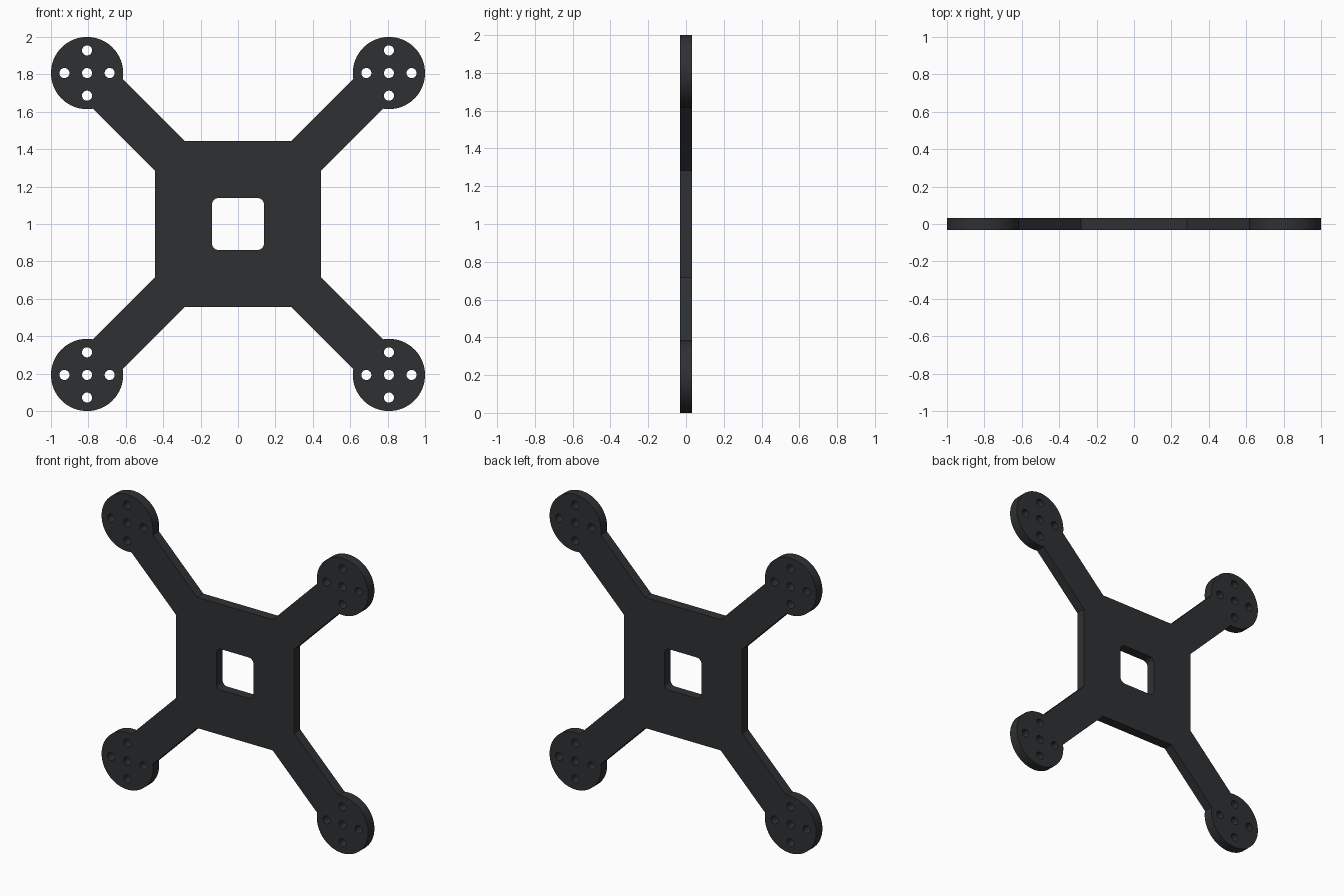
import bpy, bmesh
from math import sin, cos, pi, asin, sqrt, radians

if "Cube" in bpy.data.objects:
    bpy.data.objects.remove(bpy.data.objects["Cube"])

BODY, HALF_ARM = 0.443, 0.113     # half side of hub plate, half arm width
DISC, MOUNT = 0.193, 0.807        # motor mount radius, and its centre in x and z
HOLE_R, HOLE_OFF = 0.027, 0.121   # screw holes
THICK = 0.066


def arc(cx, cy, r, a0, a1, n):
    return [(cx + r * cos(a0 + (a1 - a0) * i / n),
             cy + r * sin(a0 + (a1 - a0) * i / n)) for i in range(n + 1)]


def circle(cx, cy, r, n):
    return arc(cx, cy, r, 0, 2 * pi, n)[:-1]


# Outer outline: hub corner notches and rounded arm ends, one quadrant at a time
notch = BODY - HALF_ARM * sqrt(2)
spread = pi - asin(HALF_ARM / DISC)
outline = []
for k in range(4):
    a = k * pi / 2
    quadrant = [(BODY, notch)]
    quadrant += arc(MOUNT, MOUNT, DISC, pi / 4 - spread, pi / 4 + spread, 56)
    quadrant += [(notch, BODY)]
    outline += [(x * cos(a) - y * sin(a), x * sin(a) + y * cos(a)) for x, y in quadrant]

# Rounded square window in the hub
window = []
w, r = 0.139, 0.036
for k, (sx, sy) in enumerate([(1, 1), (-1, 1), (-1, -1), (1, -1)]):
    window += arc(sx * (w - r), sy * (w - r), r, k * pi / 2, (k + 1) * pi / 2, 8)

# Five screw holes in each motor mount
loops = [outline, window]
for sx in (-1, 1):
    for sy in (-1, 1):
        for dx, dy in [(0, 0), (1, 0), (-1, 0), (0, 1), (0, -1)]:
            loops.append(circle(sx * MOUNT + dx * HOLE_OFF,
                                sy * MOUNT + dy * HOLE_OFF, HOLE_R, 24))

# Filled, extruded profile standing upright
curve = bpy.data.curves.new("frame_profile", 'CURVE')
curve.dimensions = '2D'
curve.fill_mode = 'BOTH'
curve.extrude = THICK / 2
for pts in loops:
    s = curve.splines.new('POLY')
    s.points.add(len(pts) - 1)
    for p, (x, y) in zip(s.points, pts):
        p.co = (x, y, 0, 1)
    s.use_cyclic_u = True
frame = bpy.data.objects.new("drone_frame_plate", curve)
bpy.context.collection.objects.link(frame)
frame.rotation_euler = (radians(90), 0, 0)
frame.location = (0, 0, 1)
bpy.context.view_layer.objects.active = frame
frame.select_set(True)
bpy.ops.object.convert(target='MESH')
frame = bpy.context.object

# Weld the caps to the walls and shade
bm = bmesh.new()
bm.from_mesh(frame.data)
bmesh.ops.remove_doubles(bm, verts=bm.verts, dist=0.0005)
bmesh.ops.recalc_face_normals(bm, faces=bm.faces)
bm.to_mesh(frame.data)
bm.free()
bpy.ops.object.shade_smooth_by_angle(angle=radians(30))

# Dark carbon colour
mat = bpy.data.materials.new("dark_carbon")
mat.diffuse_color = (0.028, 0.03, 0.032, 1)
mat.use_nodes = True
mat.node_tree.nodes["Principled BSDF"].inputs["Base Color"].default_value = mat.diffuse_color
frame.data.materials.clear()
frame.data.materials.append(mat)
